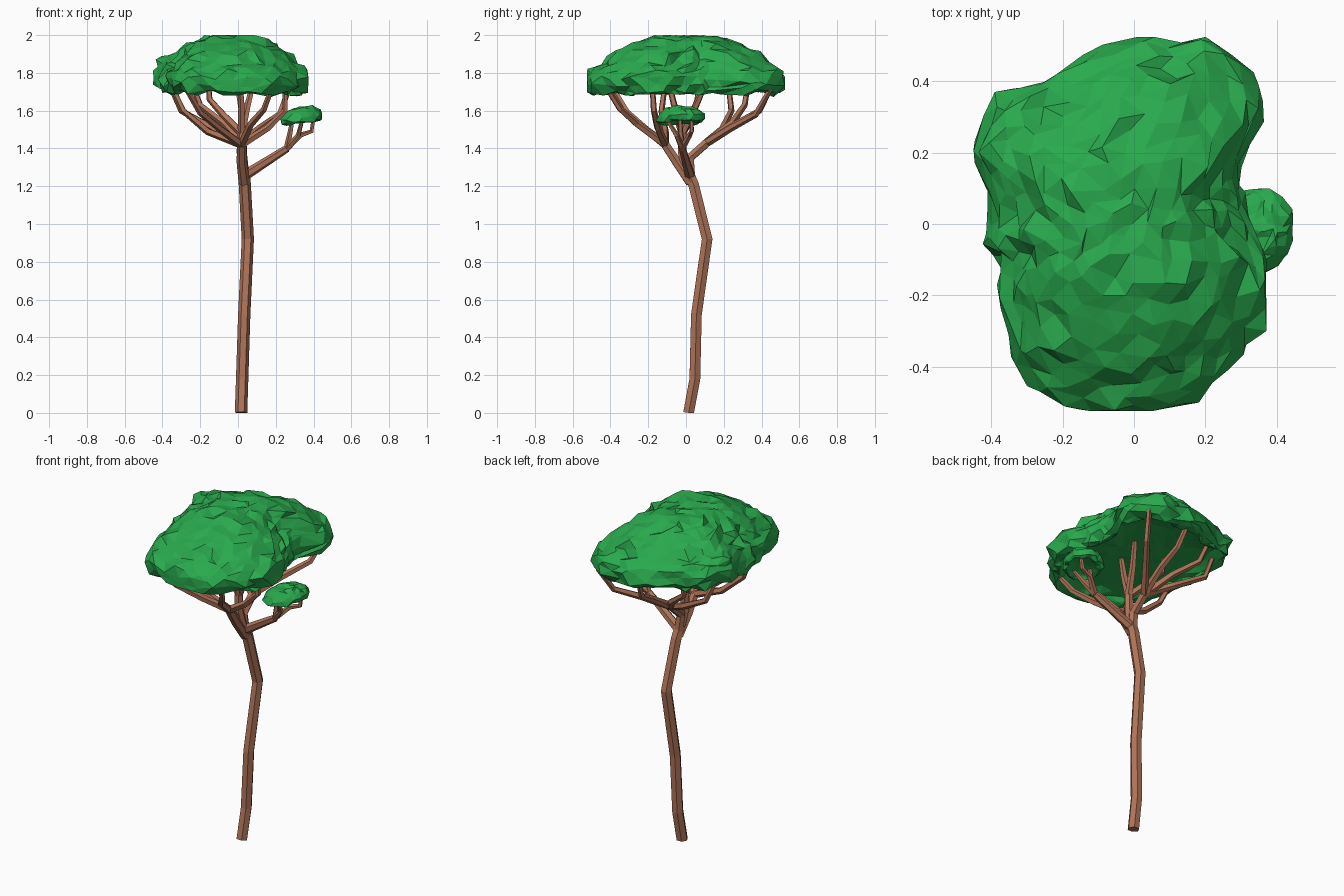
import bpy, bmesh, math, random
from mathutils import Vector, noise

random.seed(4)


def material(name, color):
    m = bpy.data.materials.new(name)
    m.diffuse_color = (*color, 1)
    return m


BARK = material("bark brown", (0.43, 0.175, 0.10))
LEAF = material("leaf green", (0.022, 0.40, 0.075))


def finish(bm, name, mat):
    bmesh.ops.recalc_face_normals(bm, faces=bm.faces[:])
    me = bpy.data.meshes.new(name)
    bm.to_mesh(me)
    bm.free()
    me.materials.append(mat)
    ob = bpy.data.objects.new(name, me)
    bpy.context.collection.objects.link(ob)


def tube(bm, pts, r0, r1, sides=6):
    """Tapered low-poly tube through pts, capped at both ends."""
    pts = [Vector(p) for p in pts]
    n, rings = len(pts), []
    d0 = (pts[1] - pts[0]).normalized()
    u = d0.cross(Vector((0, 1, 0.1))).normalized()
    for i, p in enumerate(pts):
        d = (pts[min(i + 1, n - 1)] - pts[max(i - 1, 0)]).normalized()
        u = (u - d * u.dot(d)).normalized()
        v = d.cross(u)
        r = r0 + (r1 - r0) * i / (n - 1)
        ring = []
        for k in range(sides):
            a = math.tau * k / sides
            q = p + (u * math.cos(a) + v * math.sin(a)) * r
            q.z = max(q.z, 0)
            ring.append(bm.verts.new(q))
        rings.append(ring)
    for a, b in zip(rings, rings[1:]):
        for k in range(sides):
            j = (k + 1) % sides
            bm.faces.new((a[k], a[j], b[j], b[k]))
    bm.faces.new(rings[0])
    bm.faces.new(rings[-1])


def limb(name, stem, r0, r1, twigs, tip=0.014):
    """A main stem that splits at its end, or at a given point, into twigs."""
    bm = bmesh.new()
    tube(bm, stem, r0, r1)
    for start, *rest in twigs:
        tube(bm, [start, *rest], r1 * 0.9, tip, 5)
    finish(bm, name, BARK)


def lerp_table(table, t):
    """Linear interpolation in rows of (key, value, ...)."""
    for a, b in zip(table, table[1:]):
        if t <= b[0]:
            f = (t - a[0]) / max(b[0] - a[0], 1e-6)
            return [x + (y - x) * f for x, y in zip(a[1:], b[1:])]
    return list(table[-1][1:])


def canopy(name, center, outline, profile, detail, rough, lo, hi, lift):
    """Leafy cap: a faceted ball remapped to an outline and an out-and-under profile."""
    bm = bmesh.new()
    bmesh.ops.create_icosphere(bm, subdivisions=detail, radius=1)
    cx, cy = center
    polar = sorted((math.atan2(y - cy, x - cx), math.hypot(x - cx, y - cy)) for x, y in outline)
    polar = [(polar[-1][0] - math.tau, polar[-1][1])] + polar + [(polar[0][0] + math.tau, polar[0][1])]
    for v in bm.verts:
        t = math.acos(max(-1, min(1, v.co.z))) / math.pi
        a = math.atan2(v.co.y, v.co.x)
        s, z = lerp_table(profile, t)
        r = s * lerp_table(polar, a)[0]
        p = Vector((cx + r * math.cos(a), cy + r * math.sin(a), z))
        p.z += lift(p)
        k = rough * (1 if t < 0.7 else 0.25)
        p += noise.noise_vector(p * 16) * k
        p += Vector([random.uniform(-1, 1) for _ in range(3)]) * k * 0.45
        v.co = [min(max(c, l), h) for c, l, h in zip(p, lo, hi)]
    finish(bm, name, LEAF)


# Bent trunk
bm = bmesh.new()
tube(bm, [(0.016, 0.014, 0), (0.022, 0.047, 0.18), (0.033, 0.055, 0.52),
          (0.052, 0.112, 0.92), (0.036, 0.04, 1.21), (0.03, 0.01, 1.28)], 0.033, 0.032)
finish(bm, "trunk", BARK)

# Front limb, spreading toward -y
A = (0.02, -0.11, 1.42)
limb("front_limb", [(0.033, 0.025, 1.22), (0.02, -0.05, 1.33), A], 0.030, 0.025, [
    [A, (-0.09, -0.21, 1.50), (-0.20, -0.31, 1.59), (-0.27, -0.38, 1.71)],
    [A, (0.07, -0.26, 1.53), (0.14, -0.35, 1.61), (0.18, -0.42, 1.72)],
    [A, (-0.16, -0.11, 1.49), (-0.29, -0.13, 1.60), (-0.36, -0.11, 1.75)],
    [A, (0.16, -0.15, 1.51), (0.25, -0.17, 1.60), (0.25, -0.18, 1.75)]])

# Rear limb, spreading toward +y
B = (0.02, 0.11, 1.43)
limb("rear_limb", [(0.033, 0.025, 1.22), (0.02, 0.02, 1.35), B], 0.029, 0.025, [
    [B, (0.12, 0.24, 1.51), (0.22, 0.37, 1.58), (0.27, 0.45, 1.72)],
    [B, (-0.12, 0.19, 1.50), (-0.30, 0.24, 1.60), (-0.38, 0.22, 1.78)],
    [B, (0.03, 0.27, 1.53), (0.02, 0.39, 1.60), (0.0, 0.45, 1.72)],
    [B, (-0.07, 0.24, 1.53), (-0.20, 0.31, 1.63), (-0.25, 0.33, 1.76)]])

# Centre limb, rising into the crown
C = (0.02, -0.02, 1.48)
limb("centre_limb", [(0.03, 0.01, 1.26), (0.02, -0.02, 1.38), C], 0.029, 0.025, [
    [C, (0.02, -0.06, 1.62), (0.01, -0.10, 1.78)],
    [C, (-0.08, 0.03, 1.58), (-0.15, 0.06, 1.66), (-0.16, 0.07, 1.78)],
    [C, (0.05, 0.05, 1.62), (0.09, 0.12, 1.78)]])

# Side limb that holds the small leaf pad
D = (0.26, -0.02, 1.40)
limb("side_limb", [(0.04, 0.02, 1.26), (0.15, 0.0, 1.33), D], 0.028, 0.020, [
    [D, (0.33, 0.02, 1.47), (0.39, 0.03, 1.49), (0.40, 0.03, 1.56)],
    [D, (0.32, -0.05, 1.47), (0.34, -0.10, 1.55)],
    [D, (0.28, -0.03, 1.50), (0.29, -0.03, 1.57)]], 0.010)

# Large canopy, its back left edge a little higher
outline = [(0, 0.53), (0.1, 0.51), (0.22, 0.525), (0.27, 0.47), (0.33, 0.41), (0.365, 0.35),
           (0.365, 0.28), (0.31, 0.23), (0.29, 0.14), (0.30, 0.06), (0.33, -0.03), (0.375, -0.12),
           (0.37, -0.25), (0.31, -0.34), (0.25, -0.43), (0.13, -0.51), (0.04, -0.535),
           (-0.1, -0.53), (-0.2, -0.50), (-0.27, -0.46), (-0.33, -0.39), (-0.355, -0.3),
           (-0.37, -0.2), (-0.37, -0.12), (-0.42, -0.05), (-0.40, 0.03), (-0.43, 0.1),
           (-0.455, 0.22), (-0.40, 0.36), (-0.29, 0.39), (-0.22, 0.42), (-0.1, 0.49)]
canopy("large_canopy", (-0.03, 0), outline,
       [(0, 0, 2.0), (0.12, 0.3, 1.99), (0.22, 0.53, 1.96), (0.32, 0.74, 1.895),
        (0.38, 0.85, 1.845), (0.44, 0.95, 1.82), (0.49, 1.0, 1.78), (0.54, 1.0, 1.735),
        (0.59, 0.96, 1.695), (0.64, 0.89, 1.69), (0.70, 0.80, 1.72), (0.78, 0.6, 1.735),
        (1, 0, 1.74)], 4,
       0.025, (-0.45, -0.525, 1.67), (0.372, 0.525, 2.0),
       lambda p: 0.05 * math.exp(-((p.x + 0.42) ** 2 + (p.y - 0.28) ** 2) / 0.035)
       * max(0, min(1, (1.9 - p.z) / 0.1)))

# Small leaf pad on the side limb
pad = [(0.335 + 0.115 * math.cos(a), -0.03 + 0.125 * math.sin(a) + 0.03 * math.cos(a))
       for a in (math.tau * k / 14 for k in range(14))]
canopy("small_canopy", (0.345, -0.02), pad,
       [(0, 0, 1.62), (0.25, 0.5, 1.615), (0.4, 0.85, 1.595), (0.5, 1.0, 1.57),
        (0.6, 0.95, 1.54), (0.68, 0.8, 1.535), (0.78, 0.6, 1.55), (1, 0, 1.56)], 3,
       0.015, (0.22, -0.16, 1.52), (0.446, 0.1, 1.635), lambda p: (p.x - 0.34) * 0.12)
